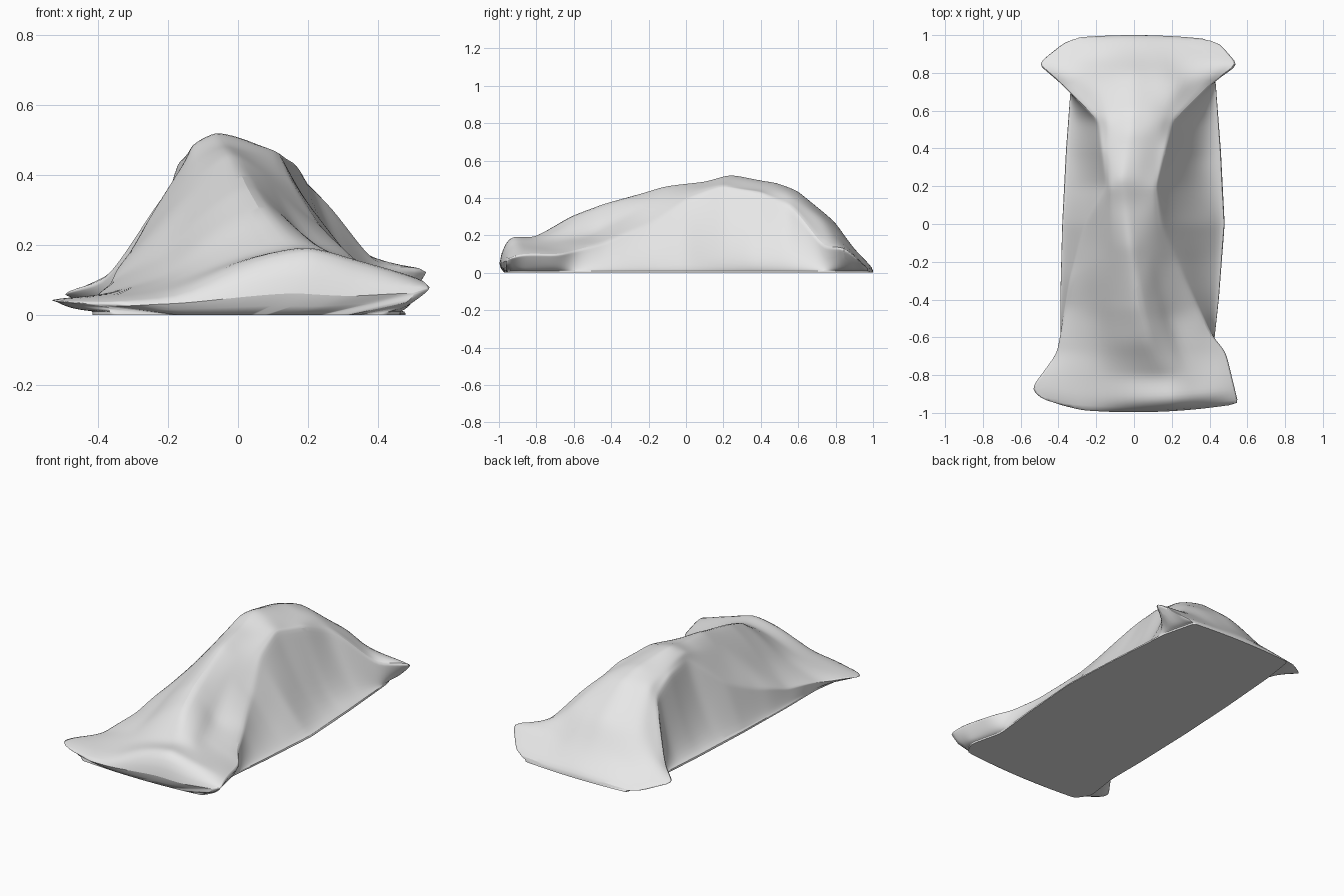
import bpy
import bmesh
from mathutils import Vector, noise

cube = bpy.data.objects.get("Cube")
if cube:
    bpy.data.objects.remove(cube)

# Guide lines along the length: (y, value on the -x side, value on the +x side)
HEM_X = [(-1, -.37, .43), (-.9, -.42, .47), (-.68, -.39, .42), (-.4, -.39, .45),
         (0, -.38, .48), (.4, -.36, .46), (.8, -.33, .43), (1, -.3, .38)]
FOLD_X = [(-1, -.41, .56), (-.92, -.56, .54), (-.7, -.41, .49), (-.6, -.39, .41),
          (-.3, -.34, .27), (0, -.26, .15), (.2, -.15, .12), (.55, -.19, .21),
          (.75, -.38, .4), (.88, -.52, .56), (1, -.34, .44)]
FOLD_Z = [(-1, .03, .08), (-.92, .04, .1), (-.7, .05, .1), (-.45, .09, .16),
          (-.2, .18, .26), (0, .27, .39), (.2, .44, .46), (.4, .43, .43),
          (.57, .36, .36), (.75, .1, .14), (.88, .055, .14), (1, .01, .02)]
# How hollow the side walls are below the fold
HOLLOW = [(-1, 1.6, 1.6), (-.4, 1.4, 1.3), (0, 1.2, 1.1), (.35, 1.6, 1.8), (1, 1.6, 1.6)]
# Edge of the central hump, between fold and ridge
HUMP_X = [(-1, -.18, .36), (-.7, -.2, .26), (-.5, -.2, .19), (-.2, -.13, .11),
          (.2, -.13, .1), (.55, -.14, .14), (.75, -.22, .24), (1, -.22, .22)]
HUMP_Z = [(-1, .04, .07), (-.95, .06, .16), (-.7, .11, .17), (-.5, .17, .21),
          (-.2, .36, .36), (.2, .49, .475), (.55, .43, .42), (.75, .25, .27),
          (.88, .1, .13), (1, .015, .02)]
# Ridge of the cloth: (y, x, z)
RIDGE = [(-1, .18, .08), (-.96, .2, .2), (-.82, .16, .19), (-.63, .07, .3),
         (-.45, .03, .37), (-.12, -.02, .46), (.1, -.04, .49), (.23, -.06, .522),
         (.48, -.02, .485), (.6, 0, .44), (.8, 0, .27), (.9, 0, .13), (1, 0, .025)]


def lerp(a, b, t):
    return a + (b - a) * t


def sample(line, y):
    """Read both values of a guide line at position y."""
    for a, b in zip(line, line[1:]):
        if y <= b[0]:
            t = (y - a[0]) / (b[0] - a[0])
            return [lerp(a[i], b[i], t) for i in (1, 2)]
    return list(line[-1][1:])


def side_profile(hem, fold, hump, ridge, hollow):
    """Half section from the hem, up the hollow side, over the fold to the ridge."""
    points = [(hem, .012)]
    for t in (.93, .75, .55, .35, .18, .07, 0):
        rise = (1 - t / .93) ** hollow
        points.append((lerp(fold[0], hem, t), .012 + (fold[1] - .012) * rise))
    for t in (.3, .65, 1):
        points.append((lerp(fold[0], hump[0], t), lerp(fold[1], hump[1], t)))
    for t in (.25, .5, .75, 1):
        # Rounded crown
        points.append((lerp(hump[0], ridge[0], t),
                       lerp(hump[1], ridge[1], t + .5 * t * (1 - t))))
    return points


def section(y):
    hem, ridge, hollow = sample(HEM_X, y), sample(RIDGE, y), sample(HOLLOW, y)
    folds = list(zip(sample(FOLD_X, y), sample(FOLD_Z, y)))
    humps = list(zip(sample(HUMP_X, y), sample(HUMP_Z, y)))
    left, right = [side_profile(hem[i], folds[i], humps[i], ridge, hollow[i])
                   for i in (0, 1)]
    top = left + right[-2::-1]
    last = len(top) - 1
    bottom = [(lerp(hem[0], hem[1], i / last), 0) for i in range(last + 1)]
    return top, bottom


def place(bm, x, y, z):
    """Add a point, bowing the ends and adding faint cloth wrinkles to the top."""
    if z > .03:
        z += .008 * noise.noise(Vector((x * 9, y * 5, z * 4)))
    elif y < -.9:
        # The front face tucks in under the crest
        y += .035 * (-.9 - y) / .1
    return bm.verts.new((x, y * (1 - .035 * (x / .5) ** 2), z))


# Draped cover, lofted along its length
bm = bmesh.new()
tops, bottoms = [], []
STEPS = 50
for s in range(STEPS + 1):
    y = lerp(-1.01, 1, s / STEPS)
    top, bottom = section(y)
    tops.append([place(bm, x, y, z) for x, z in top])
    bottoms.append([place(bm, x, y, z) for x, z in bottom])


def skin(row_a, row_b):
    for i in range(len(row_a) - 1):
        bm.faces.new((row_a[i], row_a[i + 1], row_b[i + 1], row_b[i]))


for s in range(STEPS):
    skin(tops[s], tops[s + 1])
    skin(bottoms[s], bottoms[s + 1])
    for side in (0, -1):
        bm.faces.new((tops[s][side], tops[s + 1][side],
                      bottoms[s + 1][side], bottoms[s][side]))
# Closed front and back ends
for end in (0, -1):
    skin(tops[end], bottoms[end])
bmesh.ops.recalc_face_normals(bm, faces=bm.faces)

# Keep the floor outline crisp under subdivision
crease = bm.edges.layers.float.new("crease_edge")
for edge in bm.edges:
    on_floor = all(v.co.z < .001 for v in edge.verts)
    if on_floor and any(f.calc_center_median().z > .001 for f in edge.link_faces):
        edge[crease] = 1

mesh = bpy.data.meshes.new("draped_cover")
bm.to_mesh(mesh)
bm.free()
cover = bpy.data.objects.new("draped_cover", mesh)
bpy.context.collection.objects.link(cover)

# Plain grey cloth
cloth = bpy.data.materials.new("light_grey_cloth")
cloth.use_nodes = True
GREY = (.8, .8, .8, 1)
cloth.diffuse_color = GREY
cloth.node_tree.nodes["Principled BSDF"].inputs["Base Color"].default_value = GREY
mesh.materials.append(cloth)

smooth = cover.modifiers.new("soft_folds", "SUBSURF")
smooth.levels = smooth.render_levels = 1
bpy.context.view_layer.objects.active = cover
cover.select_set(True)
bpy.ops.object.shade_smooth_by_angle(angle=.9)
